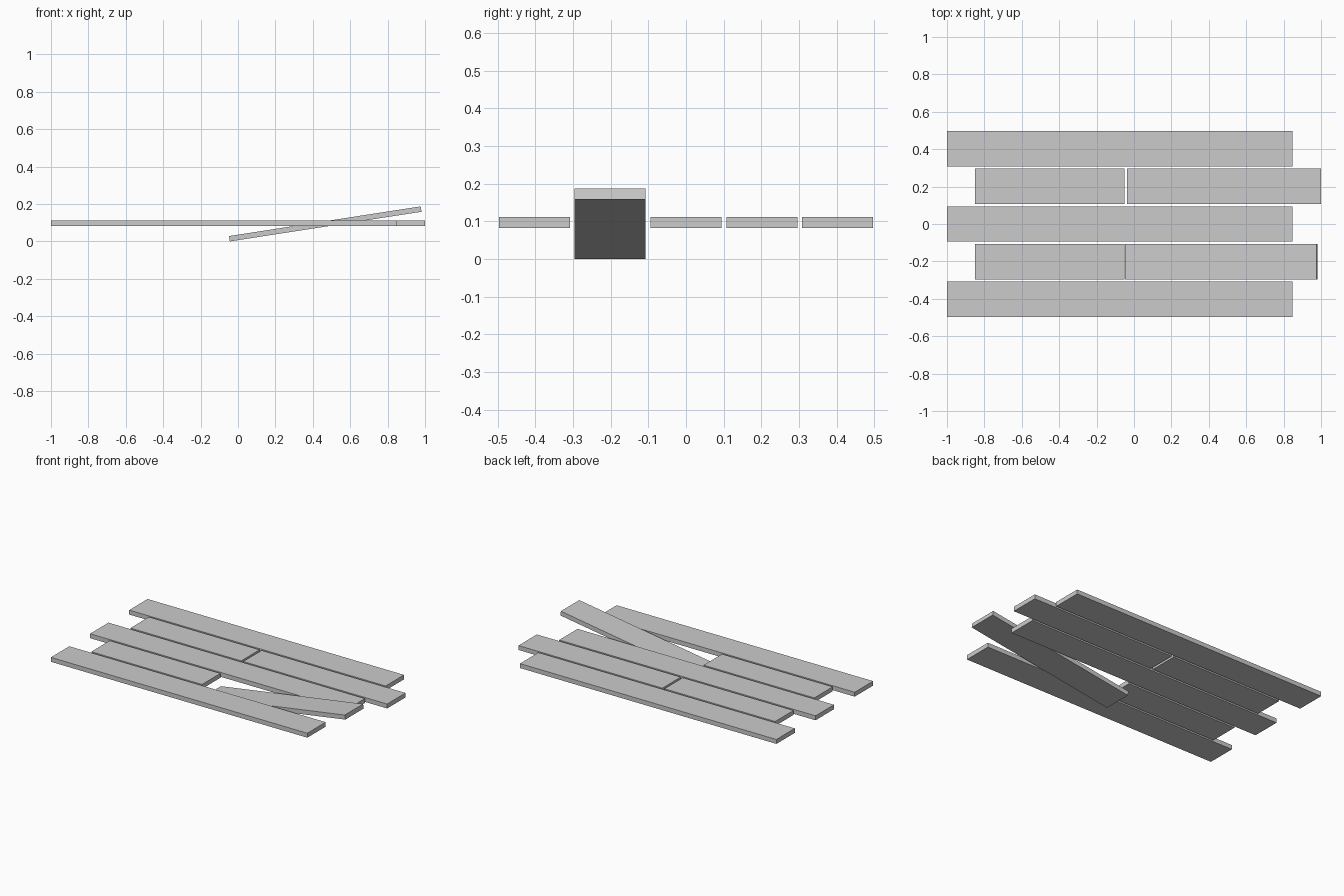
import bpy
import math

cube = bpy.data.objects.get("Cube")
if cube:
    bpy.data.objects.remove(cube, do_unlink=True)

# Single plain grey for all the boards
grey = bpy.data.materials.new("plain_grey")
grey.use_nodes = True
colour = (0.6, 0.6, 0.6, 1)
grey.diffuse_color = colour
grey.node_tree.nodes["Principled BSDF"].inputs["Base Color"].default_value = colour

WIDTH, THICK, PITCH, DECK_Z = 0.189, 0.029, 0.2015, 0.0965


def plank(name, x0, x1, row, z=DECK_Z, tilt=0):
    """Flat board spanning x0..x1 in a row, pitched about its centre."""
    bpy.ops.mesh.primitive_cube_add(size=1, location=((x0 + x1) / 2, row * PITCH, z))
    board = bpy.context.object
    board.name = name
    board.scale = (x1 - x0, WIDTH, THICK)
    board.rotation_euler.y = -math.radians(tilt)
    board.data.materials.append(grey)


# Long boards
for name, row in (("front", -2), ("middle", 0), ("back", 2)):
    plank(f"{name}_long_plank", -1, 0.848, row)

# Staggered rows of short boards
for name, row in (("front", -1), ("back", 1)):
    plank(f"{name}_short_plank", -0.85, -0.052, row)
plank("back_end_plank", -0.037, 1, 1)

# Loose board tipped up out of the floor
plank("loose_plank", -0.052, 0.985, -1, z=0.0935, tilt=8.8)
